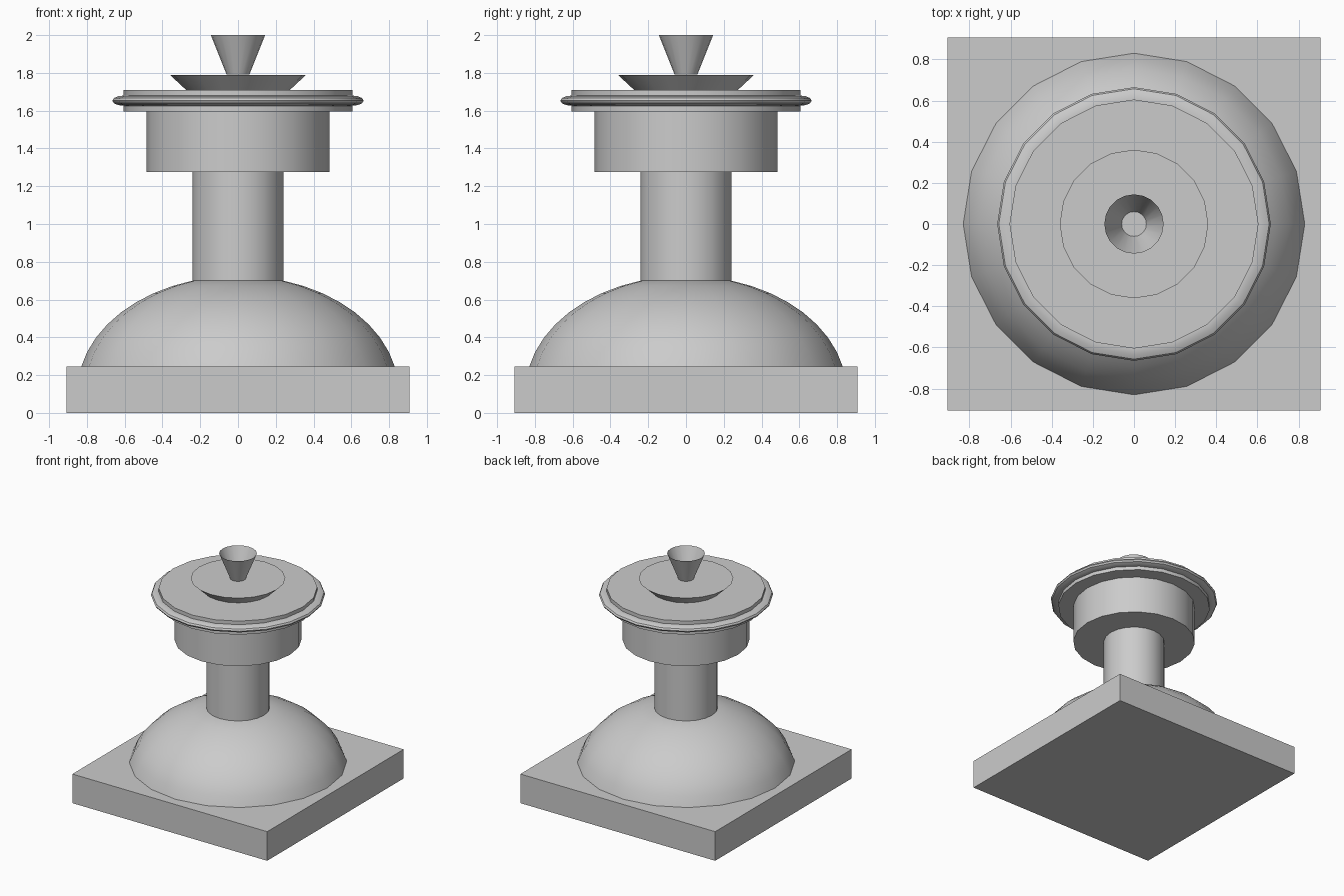
import bpy, bmesh
from math import cos, sin, pi, radians

if "Cube" in bpy.data.objects:
    bpy.data.objects.remove(bpy.data.objects["Cube"])

SIDES = 20


def finish(name, bm):
    bmesh.ops.recalc_face_normals(bm, faces=bm.faces)
    mesh = bpy.data.meshes.new(name)
    bm.to_mesh(mesh)
    bm.free()
    obj = bpy.data.objects.new(name, mesh)
    bpy.context.collection.objects.link(obj)
    bpy.context.view_layer.objects.active = obj
    obj.select_set(True)
    bpy.ops.object.shade_smooth_by_angle(angle=radians(35))
    obj.select_set(False)
    return obj


def lathe(name, profile, cap_bottom=True, cap_top=True, closed=False):
    """Revolve (radius, z) points around the z axis."""
    bm = bmesh.new()
    rings = [[bm.verts.new((r * cos(2 * pi * i / SIDES), r * sin(2 * pi * i / SIDES), z))
              for i in range(SIDES)] for r, z in profile]
    pairs = list(zip(rings, rings[1:]))
    if closed:
        pairs.append((rings[-1], rings[0]))
    for a, b in pairs:
        for i in range(SIDES):
            j = (i + 1) % SIDES
            bm.faces.new((a[i], a[j], b[j], b[i]))
    if cap_bottom and not closed:
        bm.faces.new(rings[0][::-1])
    if cap_top and not closed:
        bm.faces.new(rings[-1])
    return finish(name, bm)


# Square plinth
bm = bmesh.new()
bmesh.ops.create_cube(bm, size=1)
bmesh.ops.scale(bm, vec=(1.815, 1.815, 0.245), verts=bm.verts)
bmesh.ops.translate(bm, vec=(0, 0, 0.1225), verts=bm.verts)
finish("plinth", bm)

# Squashed dome, cut flat where it meets the shaft
t0, t1, steps = 0.217, 1.285, 8
angles = [t0 + (t1 - t0) * k / steps for k in range(steps + 1)]
lathe("dome", [(0.85 * cos(t), 0.113 + 0.612 * sin(t)) for t in angles])

# Shaft, drum and wide disc
lathe("shaft", [(0.242, 0.70), (0.242, 1.275)])
lathe("drum", [(0.485, 1.275), (0.485, 1.595)])
lathe("disc", [(0.605, 1.595), (0.605, 1.71)])

# Flattened ring round the disc rim
lathe("rim_ring", [(0.605 + 0.06 * cos(2 * pi * k / 12), 1.653 + 0.027 * sin(2 * pi * k / 12))
                   for k in range(12)], closed=True)

# Flared cap plate and hollow cup on top
lathe("cap_plate", [(0.275, 1.71), (0.361, 1.79)])
lathe("cup", [(0.06, 1.791), (0.144, 2.0)], cap_top=False)
